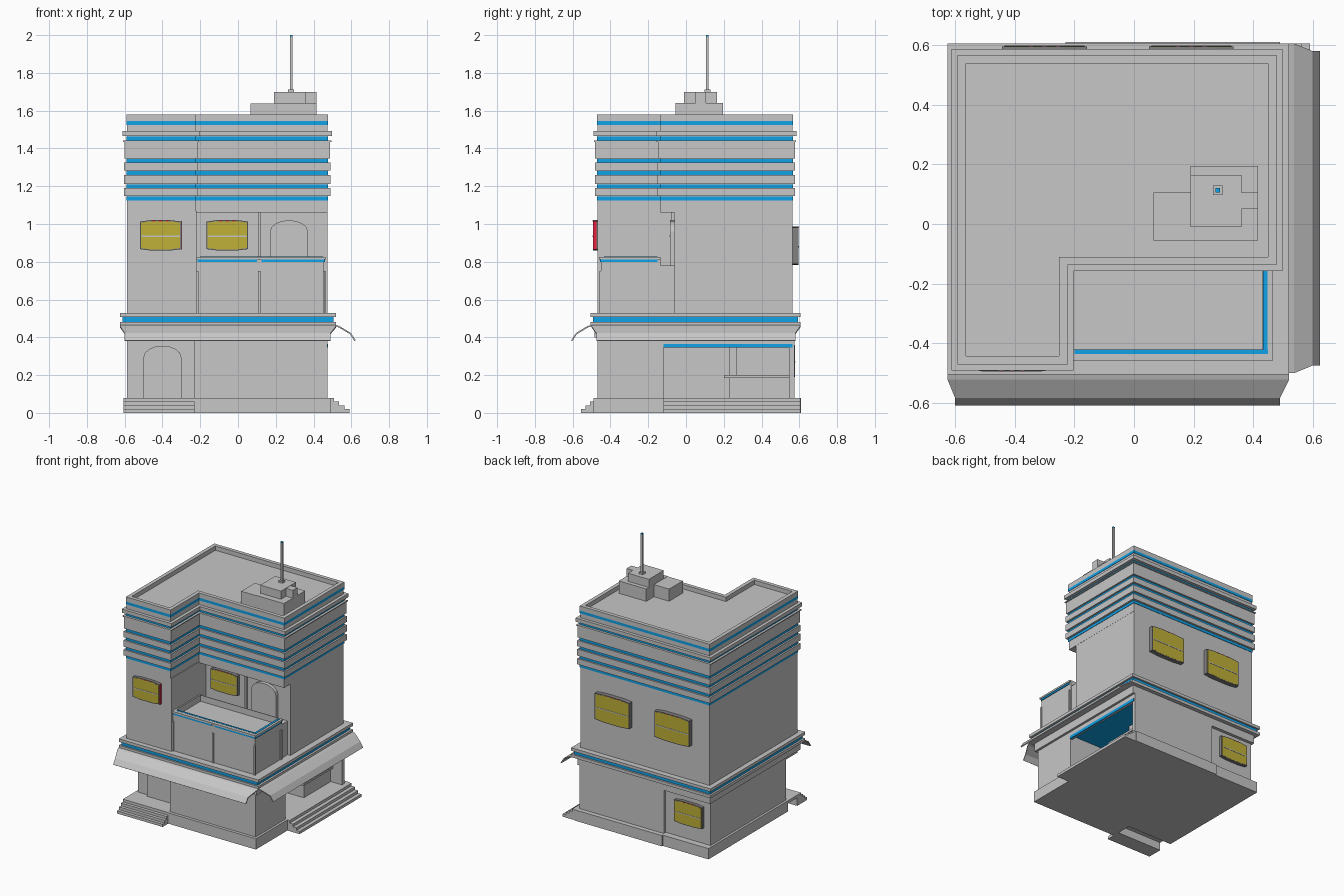
import bpy, bmesh, math

if "Cube" in bpy.data.objects:
    bpy.data.objects.remove(bpy.data.objects["Cube"], do_unlink=True)


def material(name, rgb):
    m = bpy.data.materials.new(name)
    m.use_nodes = True
    m.diffuse_color = (*rgb, 1)
    m.node_tree.nodes["Principled BSDF"].inputs["Base Color"].default_value = (*rgb, 1)
    return m


GREY = material("concrete grey", (0.57, 0.57, 0.57))
BLUE = material("trim blue", (0.005, 0.36, 0.8))
YELLOW = material("window yellow", (0.53, 0.44, 0.04))
DARK = material("frame dark grey", (0.22, 0.22, 0.22))
RED = material("signal red", (0.9, 0.015, 0.06))


def finish(name, bm, mat):
    bmesh.ops.recalc_face_normals(bm, faces=bm.faces)
    mesh = bpy.data.meshes.new(name)
    bm.to_mesh(mesh)
    bm.free()
    mesh.materials.append(mat)
    ob = bpy.data.objects.new(name, mesh)
    bpy.context.collection.objects.link(ob)
    return ob


def prism(name, pts, lo, hi, mat=GREY, axis="z"):
    """Extrude an outline along z (xy outline) or along y (xz outline)."""
    place = (lambda p, t: (p[0], p[1], t)) if axis == "z" else (lambda p, t: (p[0], t, p[1]))
    bm = bmesh.new()
    a = [bm.verts.new(place(p, lo)) for p in pts]
    b = [bm.verts.new(place(p, hi)) for p in pts]
    bm.faces.new(a)
    bm.faces.new(b)
    for i in range(len(pts)):
        j = (i + 1) % len(pts)
        bm.faces.new((a[i], a[j], b[j], b[i]))
    return finish(name, bm, mat)


def ring(name, outer, inner, z0, z1, mat=GREY):
    """Hollow wall between two matching outlines."""
    bm = bmesh.new()
    rows = [[bm.verts.new((*p, z)) for p in o]
            for o, z in ((outer, z0), (outer, z1), (inner, z1), (inner, z0))]
    n = len(outer)
    for k in range(4):
        r, s = rows[k], rows[(k + 1) % 4]
        for i in range(n):
            j = (i + 1) % n
            bm.faces.new((r[i], r[j], s[j], s[i]))
    return finish(name, bm, mat)


def rect(x0, x1, y0, y1):
    return [(x0, y0), (x1, y0), (x1, y1), (x0, y1)]


def box(name, x0, x1, y0, y1, z0, z1, mat=GREY):
    return prism(name, rect(x0, x1, y0, y1), z0, z1, mat)


def ell(d):
    """L-shaped tower outline, grown by d."""
    return [(-.588 - d, -.468 - d), (-.226 + d, -.468 - d), (-.226 + d, -.135 - d),
            (.474 + d, -.135 - d), (.474 + d, .563 + d), (-.588 - d, .563 + d)]


def arch(x, w, z0, z1):
    r = w / 2
    top = [(x + r * math.cos(math.pi * i / 8), z1 - .06 + .06 * math.sin(math.pi * i / 8))
           for i in range(9)]
    return [(x - r, z0), (x + r, z0)] + top


def window(name, x, y, z, w, h, side, deep=.024):
    """Slightly bulged window; side is -1 for front facing and 1 for back facing."""
    def outline(k):
        a, b, c = w / 2 - k, h / 2 - k, w * .25
        return [(x - a, z - b + .007), (x - c, z - b), (x + c, z - b), (x + a, z - b + .007),
                (x + a, z + b - .007), (x + c, z + b), (x - c, z + b), (x - a, z + b - .007)]
    front = y + side * deep
    prism(name + "_frame", outline(0), y - side * .01, front, DARK, "y")
    prism(name + "_glass", outline(.006), front - side * .004, front + side * .001, YELLOW, "y")
    box(name + "_bar", x - w / 2 + .008, x + w / 2 - .008,
        *sorted((front, front + side * .003)), z - .009, z - .002)
    # small signal lamps under the top rim
    for i in range(3):
        cx = x + (i - 1) * w * .16
        box(name + "_lamp", cx - .007, cx + .007, *sorted((front, front + side * .002)),
            z + h / 2 - .006, z + h / 2 - .001, RED)


# Ground floor base with porch corner left out, shop steps and porch steps
prism("base", [(-.23, -.49), (.49, -.49), (.49, .61), (-.23, .61), (-.23, .6),
               (-.605, .6), (-.605, -.33), (-.23, -.33)], 0, .08)
for i in range(4):
    top = .02 * (i + 1)
    box("shop_step", .48, .59 - .027 * i, -.12, .605, top - .02, top)
    box("porch_step", -.605, -.23, -.555 + .023 * i, -.44, top - .02, top)
box("porch_floor", -.605, -.23, -.47, -.33, .06, .08)

# Ground floor walls around the open shop
box("front_room", -.23, .473, -.468, -.12, .08, .46)
box("rear_room", -.588, -.2, -.335, .552, .08, .46)
box("shop_back_wall", -.22, .473, .545, .575, .08, .46)
box("shop_lintel", .455, .473, -.12, .56, .345, .46)
box("shop_lintel_stripe", .465, .477, -.12, .565, .345, .366, BLUE)
box("shop_ceiling", -.2, .455, -.12, .545, .375, .383, BLUE)
box("shop_counter_top", .05, .4, .2, .545, .185, .2)
box("shop_counter", .08, .38, .23, .545, .08, .185)
box("shop_post", .2, .24, .23, .27, .2, .375)
prism("porch_door", arch(-.4, .2, .08, .355), -.355, -.33, GREY, "y")
window("rear_low_window", -.42, .552, .275, .23, .17, 1)

# Cornice between the floors
box("cornice_core", -.6, .49, -.485, .575, .4, .53)
box("porch_soffit", -.588, -.23, -.468, -.335, .38, .46)
box("cornice_lower", -.625, .52, -.505, .605, .46, .482)
box("cornice_stripe", -.612, .505, -.493, .592, .482, .508, BLUE)
box("cornice_upper", -.625, .52, -.505, .605, .508, .53)


# Sloping awnings on the front and the shop side
def awning(name, rows, place):
    bm = bmesh.new()
    pairs = [(bm.verts.new(place(a, out, z)), bm.verts.new(place(b, out, z)))
             for out, z, a, b in rows]
    for p, q in zip(pairs, pairs[1:]):
        bm.faces.new((p[0], p[1], q[1], q[0]))
    ob = finish(name, bm, GREY)
    mod = ob.modifiers.new("thickness", "SOLIDIFY")
    mod.thickness = .008
    mod.offset = 0


awning("front_awning", [(.5, .462, -.625, .52), (.52, .456, -.625, .52),
                        (.58, .42, -.6, .49), (.605, .382, -.6, .49)],
       lambda t, o, z: (t, -o, z))
awning("side_awning", [(.515, .462, -.5, .605), (.535, .456, -.5, .605),
                       (.595, .42, -.475, .58), (.62, .382, -.475, .58)],
       lambda t, o, z: (o, t, z))

# Upper floor, set back behind the balcony under the top storey
prism("upper_walls", [(-.588, -.468), (-.22, -.468), (-.22, -.06),
                      (.473, -.06), (.473, .563), (-.588, .563)], .53, 1.07)
box("balcony_pilaster", .105, .12, -.08, -.05, .78, 1.065)
prism("balcony_door", arch(.27, .2, .78, 1.02), -.085, -.055, GREY, "y")
window("front_window", -.41, -.468, .94, .22, .16, -1)
box("front_window_side", -.301, -.297, -.492, -.474, .865, 1.015, RED)
window("balcony_window", -.057, -.06, .94, .22, .16, -1)
for bx in (-.3, .192):
    window("rear_window", bx, .563, .885, .284, .205, 1, .032)

# Balcony with blue trim under and inside its coping
box("balcony_floor", -.23, .45, -.45, -.055, .53, .78)
ring("balcony_parapet", rect(-.23, .455, -.45, -.135), rect(-.21, .43, -.425, -.14), .53, .815)
ring("balcony_coping", rect(-.23, .464, -.46, -.135), rect(-.21, .432, -.421, -.14), .813, .826)
for name, x0, x1 in (("left", -.215, .1), ("right", .125, .455)):
    box("balcony_stripe_" + name, x0, x1, -.456, -.445, .8, .812, BLUE)
box("balcony_side_stripe", .45, .461, -.45, -.15, .8, .812, BLUE)
for x in (-.215, .112, .455):
    box("balcony_post", x - .006, x + .006, -.458, -.445, .53, .75)
box("balcony_side_post", .45, .462, -.155, -.14, .53, .75)
box("balcony_rail_front", -.2, .45, -.435, -.421, .82, .828, BLUE)
box("balcony_rail_side", .432, .448, -.435, -.15, .82, .828, BLUE)

# Banded top storey with parapet
prism("top_storey", ell(0), 1.06, 1.548)
for z in (1.135, 1.2, 1.27, 1.335, 1.452, 1.535):
    ring("blue_stripe", ell(.003), ell(-.01), z - .01, z + .01, BLUE)
for z0, z1, d in ((1.148, 1.19, .015), (1.212, 1.26, .015), (1.282, 1.325, .015),
                  (1.347, 1.435, .013), (1.435, 1.442, .02), (1.465, 1.492, .023)):
    prism("grey_band", ell(d), z0, z1)
ring("parapet", ell(.003), ell(-.025), 1.545, 1.58)

# Roof machinery and mast
box("roof_unit_main", .19, .415, -.055, .195, 1.54, 1.64)
box("roof_unit_side", .065, .19, -.055, .105, 1.54, 1.638)
box("roof_unit_tower", .19, .36, -.01, .165, 1.64, 1.7)
box("roof_unit_shoulder", .36, .415, .05, .105, 1.64, 1.698)
box("mast_foot", .265, .297, .097, .129, 1.7, 1.712)
box("mast", .274, .288, .106, .12, 1.71, 1.992)
box("mast_tip", .274, .288, .106, .12, 1.992, 2.0, BLUE)
